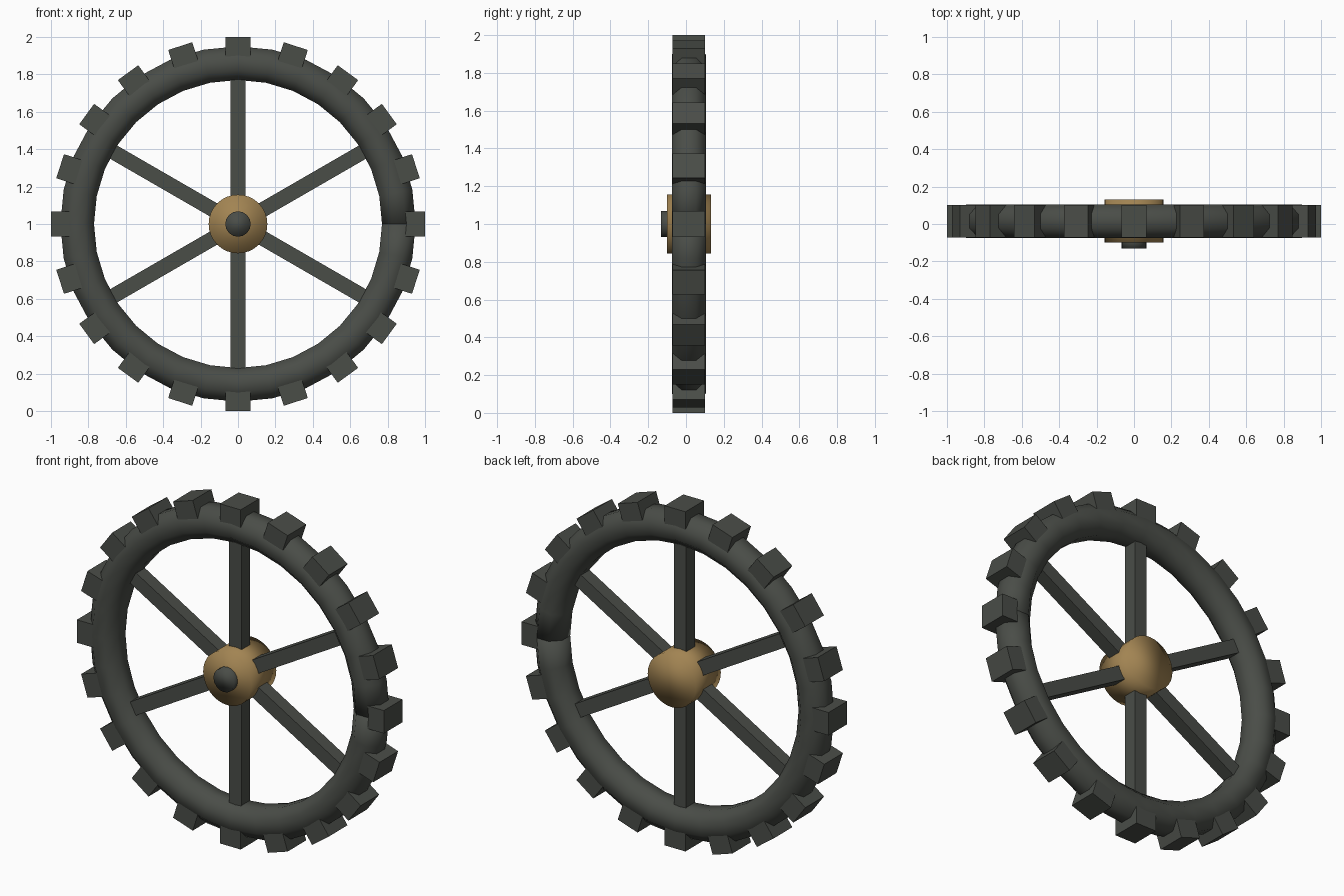
import bpy, bmesh, math
from mathutils import Matrix, Vector

if "Cube" in bpy.data.objects:
    bpy.data.objects.remove(bpy.data.objects["Cube"])

CY, CZ = 0.015, 1.0          # wheel centre
TEETH, SPOKES = 20, 6


def material(name, rgb):
    m = bpy.data.materials.new(name)
    m.diffuse_color = (*rgb, 1)
    m.use_nodes = True
    m.node_tree.nodes["Principled BSDF"].inputs["Base Color"].default_value = m.diffuse_color
    return m


iron = material("dark_iron", (0.068, 0.074, 0.064))
brass = material("brass", (0.36, 0.23, 0.085))


def finish(name, bm, mat, smooth=False):
    bmesh.ops.recalc_face_normals(bm, faces=bm.faces[:])
    for f in bm.faces:
        f.smooth = smooth
    me = bpy.data.meshes.new(name)
    bm.to_mesh(me)
    bm.free()
    me.materials.append(mat)
    ob = bpy.data.objects.new(name, me)
    bpy.context.collection.objects.link(ob)
    return ob


def radial_box(name, angle, r0, r1, width, depth):
    # box reaching from r0 to r1 along a direction in the wheel plane
    bm = bmesh.new()
    mat = (Matrix.Translation((0, CY, CZ)) @ Matrix.Rotation(-angle, 4, 'Y')
           @ Matrix.Translation(((r0 + r1) / 2, 0, 0))
           @ Matrix.Diagonal((r1 - r0, depth, width, 1)))
    bmesh.ops.create_cube(bm, size=1, matrix=mat)
    return finish(name, bm, iron)


def disc(name, radius, y0, y1, sides, mat):
    # soft-shaded cylinder lying along y
    bm = bmesh.new()
    m = (Matrix.Translation((0, (y0 + y1) / 2, CZ))
         @ Matrix.Rotation(math.pi / 2, 4, 'X'))
    bmesh.ops.create_cone(bm, cap_ends=True, segments=sides, radius1=radius,
                          radius2=radius, depth=y1 - y0, matrix=m)
    return finish(name, bm, mat, True)


# rim: octagonal bar bent into a ring, with butted ends at +x
bm = bmesh.new()
major, minor, segs = 0.86, 0.09 / math.cos(math.pi / 8), 32
rings = []
for i in range(segs + 1):
    a = 2 * math.pi * i / segs
    ring = []
    for k in range(8):
        b = math.pi / 8 + k * math.pi / 4
        r = major + minor * math.cos(b)
        ring.append(bm.verts.new((r * math.cos(a), CY + minor * math.sin(b),
                                  CZ + r * math.sin(a))))
    rings.append(ring)
for p, q in zip(rings, rings[1:]):
    for k in range(8):
        n = (k + 1) % 8
        bm.faces.new((p[k], p[n], q[n], q[k]))
bm.faces.new(rings[0])
bm.faces.new(rings[-1])
finish("rim", bm, iron, True)

# teeth around the rim
for i in range(TEETH):
    radial_box(f"tooth_{i + 1}", 2 * math.pi * i / TEETH, 0.865, 1.0, 0.135, 0.173)

# spokes
for i in range(SPOKES):
    radial_box(f"spoke_{i + 1}", math.pi / 6 + 2 * math.pi * i / SPOKES,
               0.0, 0.782, 0.08, 0.08)

# hub and axle cap
disc("hub", 0.157, -0.1, 0.132, 32, brass)
disc("axle_cap", 0.068, -0.132, -0.06, 16, iron)
